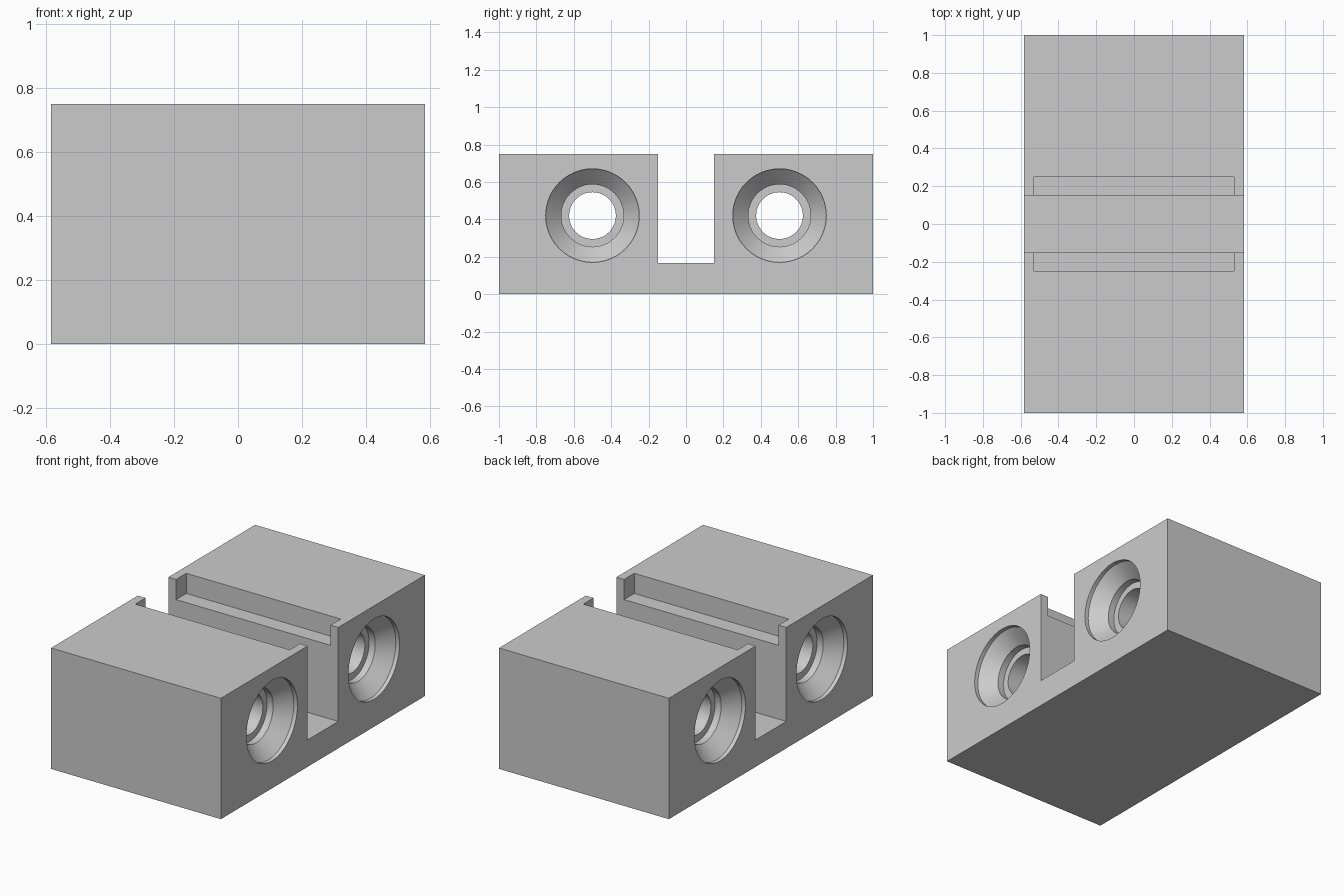
import bpy
import bmesh
import math
from mathutils import Matrix, Vector

cube = bpy.data.objects.get("Cube")
if cube:
    bpy.data.objects.remove(cube, do_unlink=True)

HALF_X, HALF_Y, HEIGHT = 0.583, 1.0, 0.75
SLOT_Y, SLOT_Z = 0.15, 0.167
POCKET_X, POCKET_Y, POCKET_Z = 0.53, 0.25, 0.625
HOLE_Y, HOLE_Z = 0.5, 0.42
OVER = 0.1

grey = bpy.data.materials.new("plain grey")
grey.use_nodes = True
grey.diffuse_color = (0.6, 0.6, 0.6, 1)
grey.node_tree.nodes["Principled BSDF"].inputs["Base Color"].default_value = (0.6, 0.6, 0.6, 1)


def finish(name, bm):
    bmesh.ops.recalc_face_normals(bm, faces=bm.faces)
    mesh = bpy.data.meshes.new(name)
    bm.to_mesh(mesh)
    bm.free()
    mesh.materials.append(grey)
    obj = bpy.data.objects.new(name, mesh)
    bpy.context.collection.objects.link(obj)
    return obj


def box(name, half_x, half_y, low, high):
    bm = bmesh.new()
    size = Matrix.Diagonal((2 * half_x, 2 * half_y, high - low, 1))
    bmesh.ops.create_cube(bm, size=1, matrix=Matrix.Translation((0, 0, (low + high) / 2)) @ size)
    return finish(name, bm)


def lathe_x(name, profile, y, z, steps=48):
    """Turn (x, radius) points around an axis running along x."""
    bm = bmesh.new()
    verts = [bm.verts.new((x, y, z + r)) for x, r in profile]
    edges = [bm.edges.new(pair) for pair in zip(verts, verts[1:])]
    bmesh.ops.spin(bm, geom=verts + edges, cent=Vector((0, y, z)), axis=(1, 0, 0),
                   angle=math.tau, steps=steps, use_merge=False)
    bmesh.ops.remove_doubles(bm, verts=bm.verts, dist=0.0001)
    return finish(name, bm)


def cut(target, cutter):
    cutter.hide_render = True
    mod = target.modifiers.new("cut", "BOOLEAN")
    mod.operation = "DIFFERENCE"
    mod.solver = "EXACT"
    mod.object = cutter
    bpy.context.view_layer.objects.active = target
    bpy.ops.object.modifier_apply(modifier=mod.name)
    bpy.data.objects.remove(cutter, do_unlink=True)


# Main block
block = box("slotted_block", HALF_X, HALF_Y, 0, HEIGHT)

# Cross slot, and the shallow pocket that widens its top
cut(block, box("slot_cutter", HALF_X + OVER, SLOT_Y, SLOT_Z, HEIGHT + OVER))
cut(block, box("pocket_cutter", POCKET_X, POCKET_Y, POCKET_Z, HEIGHT + OVER))

# Through holes: rim, countersink, counterbore and bore, the same at both ends
half = [(-OVER, 0), (-OVER, 0.25), (0.025, 0.25), (0.108, 0.167), (0.15, 0.167), (0.15, 0.125)]
profile = [(d - HALF_X, r) for d, r in half]
profile += [(-x, r) for x, r in reversed(profile)]
for side in (-1, 1):
    cut(block, lathe_x("hole_cutter", profile, side * HOLE_Y, HOLE_Z))

# Smooth bores with crisp edges
bpy.ops.object.select_all(action="DESELECT")
block.select_set(True)
bpy.context.view_layer.objects.active = block
bpy.ops.object.shade_smooth_by_angle(angle=math.radians(30))
